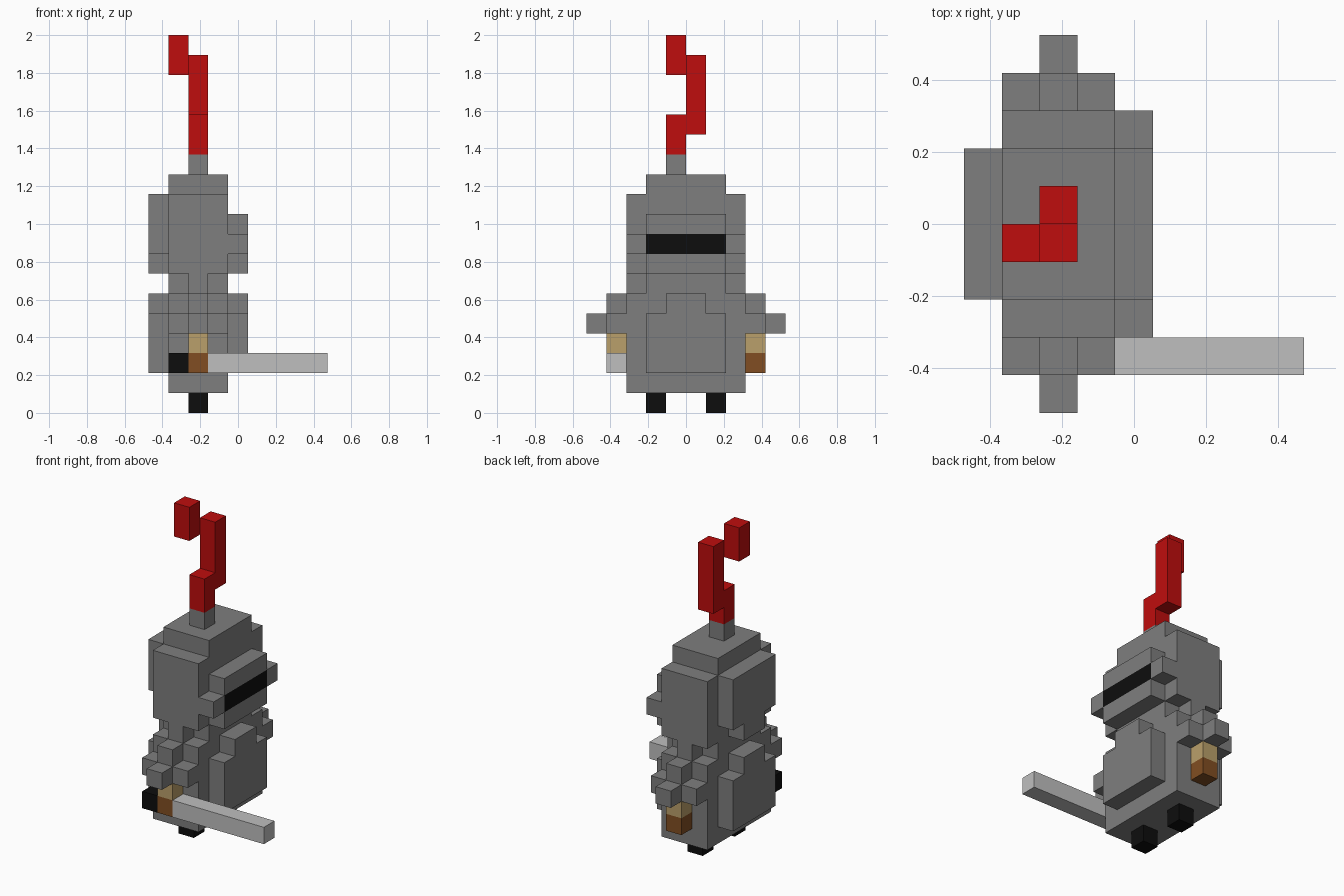
import bpy, bmesh
from mathutils import Vector

cube = bpy.data.objects.get("Cube")
if cube:
    bpy.data.objects.remove(cube, do_unlink=True)

U = 2 / 19            # edge length of one block
X0 = 4.5              # block column lying on the centre line


def material(name, rgb):
    m = bpy.data.materials.new(name)
    m.use_nodes = True
    m.diffuse_color = (*rgb, 1)
    bsdf = next(n for n in m.node_tree.nodes if n.type == 'BSDF_PRINCIPLED')
    bsdf.inputs["Base Color"].default_value = (*rgb, 1)
    return m


STEEL = material("steel grey", (0.21, 0.21, 0.21))
BLADE = material("blade grey", (0.52, 0.52, 0.52))
BLACK = material("black", (0.004, 0.004, 0.004))
RED = material("plume red", (0.52, 0.004, 0.004))
SKIN = material("skin tan", (0.49, 0.35, 0.145))
WOOD = material("wood brown", (0.22, 0.076, 0.016))


def part(name, mat, *boxes):
    """Make one object from block ranges (x0, x1, y0, y1, z0, z1)."""
    bm = bmesh.new()
    for b in boxes:
        lo = Vector((b[0] - X0, b[2], b[4])) * U
        hi = Vector((b[1] - X0, b[3], b[5])) * U
        verts = bmesh.ops.create_cube(bm, size=1)["verts"]
        for v in verts:
            v.co = Vector(((lo[i] + hi[i]) / 2 + v.co[i] * (hi[i] - lo[i]) for i in range(3)))
    me = bpy.data.meshes.new(name)
    bm.to_mesh(me)
    bm.free()
    me.materials.append(mat)
    ob = bpy.data.objects.new(name, me)
    bpy.context.collection.objects.link(ob)
    return ob


def side(b, s):
    """Mirror a block range across y when s is -1."""
    return b if s > 0 else (b[0], b[1], -b[3], -b[2], b[4], b[5])


# Torso, chest and back plates, neck
part("torso", STEEL, (1, 4, -3, 3, 1, 6))
part("chest_plate", STEEL, (4, 5, -2, 2, 2, 5), (4, 5, -1, 1, 5, 6))
part("back_plate", STEEL, (0, 1, -2, 2, 2, 5), (0, 1, -1, 1, 5, 6))
part("neck", STEEL, (1, 4, -2, 2, 6, 7), (2, 3, -3, -2, 6, 7), (2, 3, 2, 3, 6, 7))

# Helmet with stepped crown, back and visor
part("helmet", STEEL, (1, 4, -3, 3, 7, 11), (1, 4, -2, 2, 11, 12))
part("helmet_back", STEEL, (0, 1, -2, 2, 8, 11), (0, 1, -1, 1, 7, 8))
part("visor", STEEL, (4, 5, -2, 2, 9, 10), (4, 5, -2, 2, 7, 8),
     (4, 5, -3, -2, 8, 9), (4, 5, 2, 3, 8, 9))
part("visor_slit", BLACK, (4, 5, -2, 2, 8, 9))

# Plume
part("plume_holder", STEEL, (2, 3, -1, 0, 12, 13))
part("plume", RED, (2, 3, -1, 0, 13, 15), (2, 3, 0, 1, 14, 18), (1, 2, -1, 0, 17, 19))

# Arms, hands and feet on both sides
for label, s in (("near", -1), ("far", 1)):
    part(label + "_arm", STEEL, side((1, 4, 3, 4, 4, 5), s),
         side((2, 3, 3, 4, 5, 6), s), side((2, 3, 4, 5, 4, 5), s))
    part(label + "_hand", SKIN, side((2, 3, 3, 4, 3, 4), s))
    part(label + "_foot", BLACK, side((2, 3, 1, 2, 0, 1), s))

# Sword in one hand, wooden grip in the other
part("sword_pommel", BLACK, (1, 2, -4, -3, 2, 3))
part("sword_grip", WOOD, (2, 3, -4, -3, 2, 3))
part("sword_blade", BLADE, (3, 9, -4, -3, 2, 3))
part("far_grip", WOOD, (2, 3, 3, 4, 2, 3))
